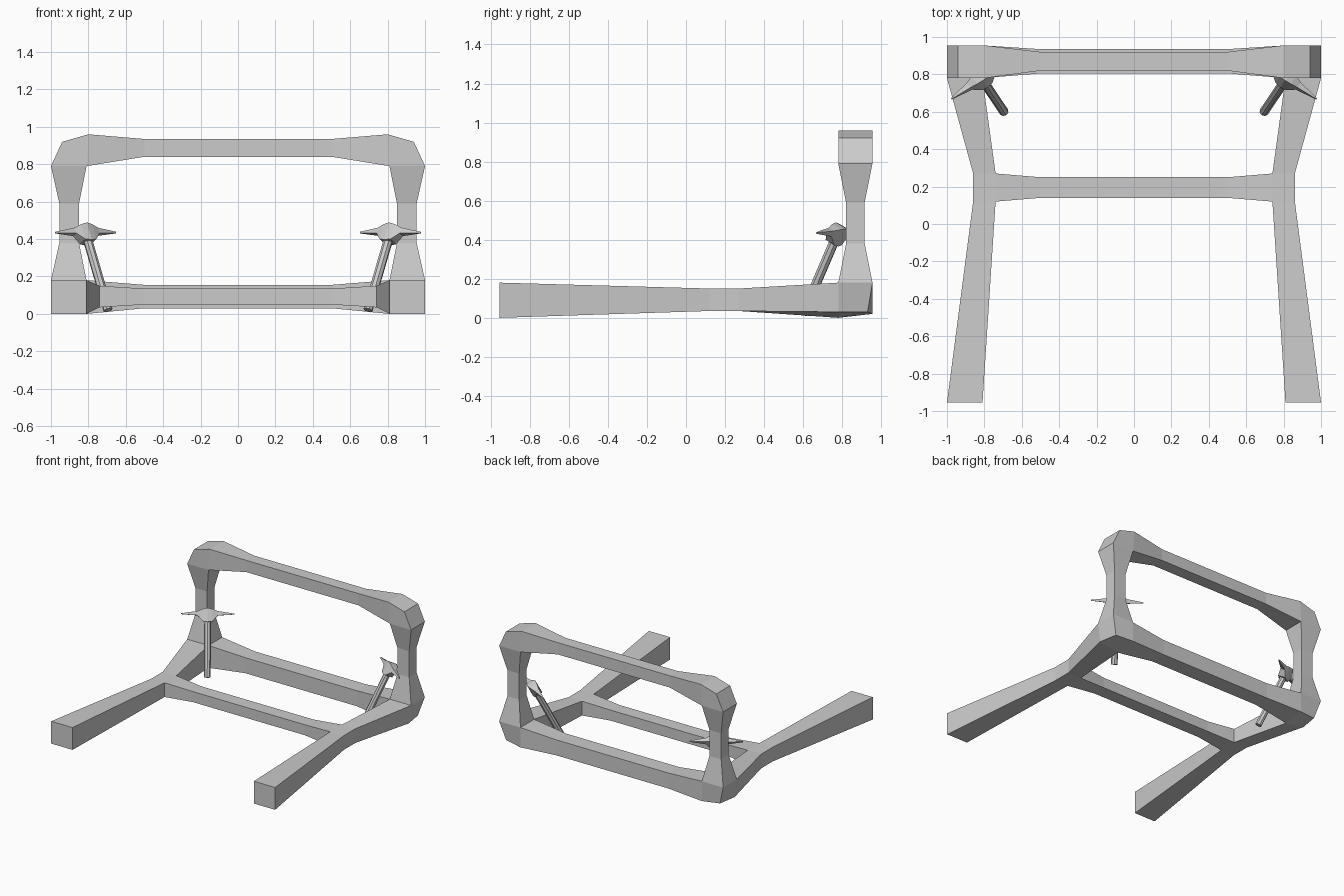
import bpy, bmesh
from mathutils import Vector

if "Cube" in bpy.data.objects:
    bpy.data.objects.remove(bpy.data.objects["Cube"])


def finish(name, bm, mirror=True):
    bmesh.ops.recalc_face_normals(bm, faces=bm.faces[:])
    mesh = bpy.data.meshes.new(name)
    bm.to_mesh(mesh)
    bm.free()
    ob = bpy.data.objects.new(name, mesh)
    bpy.context.collection.objects.link(ob)
    if mirror:
        ob.modifiers.new("mirror", 'MIRROR').use_axis[0] = True
    return ob


class Lattice:
    """Chains of six-sided cells; faces shared by two cells are removed."""

    def __init__(self):
        self.bm, self.verts, self.faces = bmesh.new(), {}, {}

    def face(self, pts):
        keys = [tuple(round(c, 4) for c in p) for p in pts]
        if all(abs(k[0]) < 1e-4 for k in keys):
            return                                  # open on the mirror plane
        fs = frozenset(keys)
        if fs in self.faces:
            self.bm.faces.remove(self.faces.pop(fs))
            return
        for k in keys:
            if k not in self.verts:
                self.verts[k] = self.bm.verts.new(k)
        self.faces[fs] = self.bm.faces.new([self.verts[k] for k in keys])

    def chain(self, *rings):
        for a, b in zip(rings, rings[1:]):
            self.face(a)
            self.face(b)
            for i in range(4):
                j = (i + 1) % 4
                self.face([a[i], a[j], b[j], b[i]])


def ring_y(y, x0, x1, z0, z1):
    return [(x0, y, z0), (x1, y, z0), (x1, y, z1), (x0, y, z1)]


def ring_x(x, y0, y1, z0, z1):
    return [(x, y0, z0), (x, y1, z0), (x, y1, z1), (x, y0, z1)]


def ring_z(z, x0, x1, y0, y1):
    return [(x0, y0, z), (x1, y0, z), (x1, y1, z), (x0, y1, z)]


F, B = 0.78, 0.955          # front and back of the upright frame
frame = Lattice()

# side rail, with a junction cell for the middle bar
corner_front = [(.81, F, 0), (.98, F, .03), (1, F, .18), (.81, F, .18)]
corner_back = [(.81, B, .02), (.955, .93, .03), (1, B, .18), (.81, B, .18)]
joint_a = ring_y(.12, .74, .86, .035, .15)
joint_b = ring_y(.27, .74, .86, .035, .15)
frame.chain(ring_y(-B, .81, 1, 0, .18), joint_a, joint_b,
            corner_front, corner_back)

# middle cross bar
frame.chain(ring_x(.74, .12, .27, .035, .15), ring_x(.5, .14, .25, .05, .135),
            ring_x(0, .14, .25, .05, .135))

# lower back bar
frame.chain([corner_front[0], corner_back[0], corner_back[3], corner_front[3]],
            ring_x(.5, .805, .935, .03, .155), ring_x(0, .805, .935, .03, .155))

# upright and bevelled top corner
top_ring = [(.80, F, .96), (.94, F, .92), (.94, B, .92), (.80, B, .96)]
frame.chain(ring_z(.18, .81, 1, F, B), ring_z(.38, .85, .955, .82, .915),
            ring_z(.59, .85, .955, .82, .915), ring_z(.79, .81, 1, F, B), top_ring)

# top bar
frame.chain([(.81, F, .79), (.81, B, .79), (.80, B, .96), (.80, F, .96)],
            ring_x(.5, .82, .92, .84, .935), ring_x(0, .82, .92, .84, .935))
finish("frame", frame.bm)

# leaning pickaxe: axes along handle (w), along head (u), across head (v)
foot, hub = Vector((.695, .6, .02)), Vector((.815, .778, .435))
w = (hub - foot).normalized()
u = Vector((w.y, -w.x, 0)).normalized()
v = w.cross(u)

# handle
bm = bmesh.new()
bmesh.ops.create_cone(bm, cap_ends=True, segments=8, radius1=.025, radius2=.025,
                      depth=(hub - foot).length)
rot = w.to_track_quat('Z', 'Y').to_matrix()
bmesh.ops.rotate(bm, matrix=rot, verts=bm.verts[:])
bmesh.ops.translate(bm, vec=(foot + hub) / 2, verts=bm.verts[:])
finish("pick_handle", bm)

# head: pointed arms on a socket (offset, low, high, half width)
head = Lattice()
half = [(.195, -.004, .003, .003), (.075, -.012, .02, .018), (.035, -.055, .035, .03)]
profile = [(-a, b, c, d) for a, b, c, d in half] + [(0, -.06, .042, .036)] + half[::-1]
head.chain(*[[hub + u * a + w * h + v * s for h, s in
              ((lo, -d), (lo, d), (hi, d), (hi, -d))] for a, lo, hi, d in profile])
finish("pick_head", head.bm)
